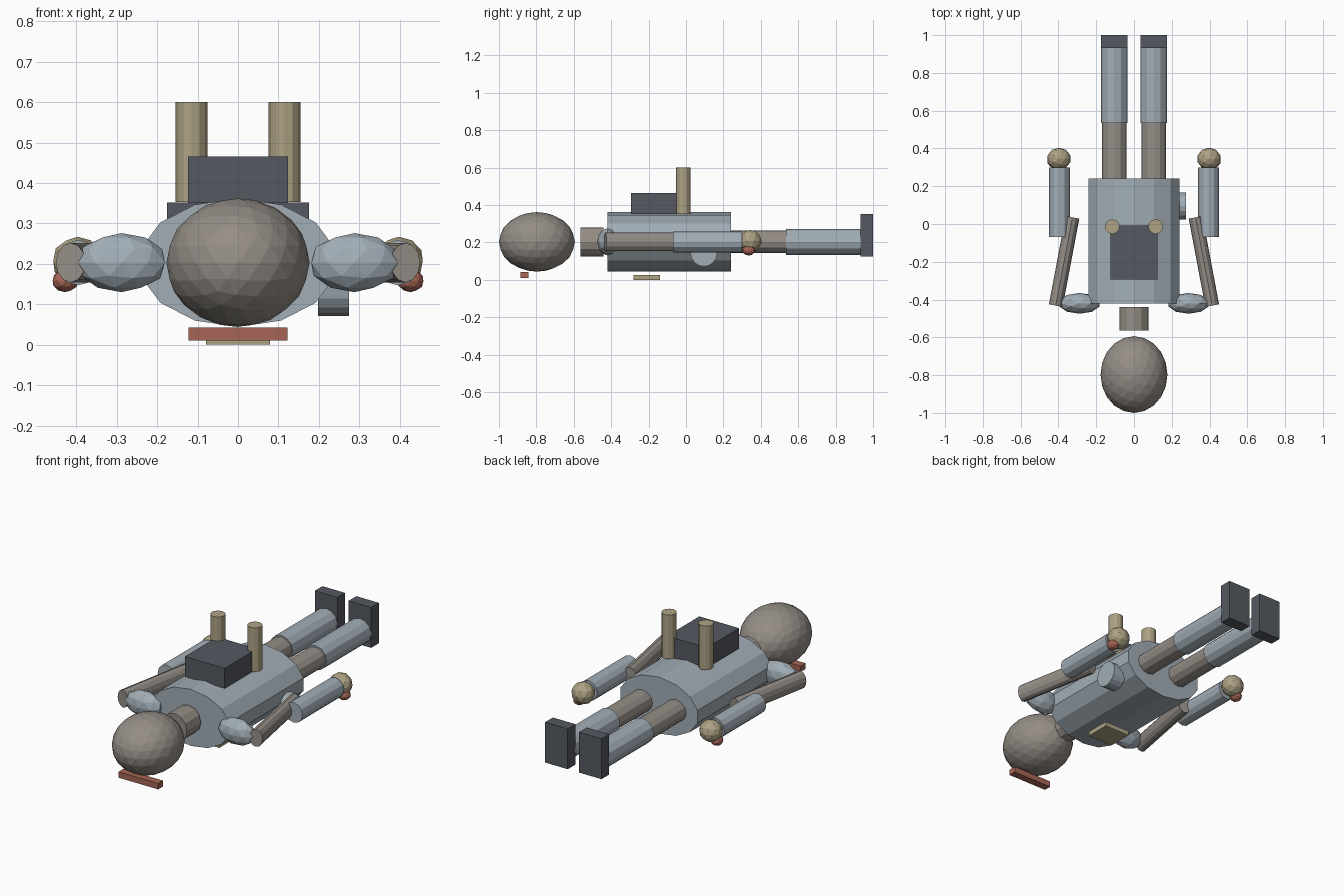
import bpy
from math import radians
from mathutils import Vector

if "Cube" in bpy.data.objects:
    bpy.data.objects.remove(bpy.data.objects["Cube"])


def mat(name, r, g, b):
    m = bpy.data.materials.new(name)
    m.diffuse_color = (r, g, b, 1)
    m.use_nodes = True
    m.node_tree.nodes["Principled BSDF"].inputs["Base Color"].default_value = m.diffuse_color
    return m


STEEL = mat("steel_blue", 0.36, 0.42, 0.47)
STONE = mat("warm_grey", 0.30, 0.27, 0.24)
DARK = mat("dark_grey", 0.09, 0.10, 0.12)
TAN = mat("tan", 0.42, 0.36, 0.23)
RED = mat("red", 0.38, 0.13, 0.09)


def finish(name, m):
    ob = bpy.context.object
    ob.name = name
    ob.data.materials.append(m)
    return ob


def box(name, lo, hi, m):
    lo, hi = Vector(lo), Vector(hi)
    bpy.ops.mesh.primitive_cube_add(size=1, location=(lo + hi) / 2)
    bpy.context.object.scale = hi - lo
    return finish(name, m)


def ball(name, loc, radii, m, sub=2):
    bpy.ops.mesh.primitive_ico_sphere_add(subdivisions=sub, radius=1, location=loc)
    bpy.context.object.scale = radii
    return finish(name, m)


def rod(name, a, b, rx, ry, m, sides=12):
    # cylinder from a to b, rx and ry are its two cross-section radii
    a, b = Vector(a), Vector(b)
    d = b - a
    bpy.ops.mesh.primitive_cylinder_add(vertices=sides, radius=1, depth=1, location=(a + b) / 2)
    ob = bpy.context.object
    ob.scale = (rx, ry, d.length)
    ob.rotation_euler = d.to_track_quat('Z', 'Y').to_euler()
    if abs(d.y) > abs(d.x) and abs(d.y) > abs(d.z):
        # keep the cross-section level for parts lying along y
        from math import atan2
        ob.rotation_euler = (radians(-90), 0, atan2(-d.x, d.y))
    return finish(name, m)


Z = 0.203

# head, visor and neck
ball("head", (0, -0.797, Z), (0.177, 0.203, 0.159), STONE, 3)
box("visor", (-0.123, -0.885, 0.01), (0.123, -0.842, 0.043), RED)
rod("neck", (0, -0.565, Z), (0, -0.44, Z), 0.078, 0.078, STONE, 12)

# torso with chest plate, side port and backpack
rod("torso", (0, -0.42, Z), (0, 0.24, Z), 0.246, 0.159, STEEL, 14)
box("chest_plate", (-0.079, -0.28, 0), (0.079, -0.14, 0.026), TAN)
rod("side_port", (0.198, 0.095, 0.142), (0.275, 0.095, 0.142), 0.071, 0.071, STEEL, 16)
box("backpack", (-0.124, -0.295, 0.352), (0.124, -0.007, 0.465), DARK)

for side, s in (("left", -1), ("right", 1)):
    # thruster tube
    rod(side + "_thruster", (s * 0.115, -0.014, 0.353), (s * 0.115, -0.014, 0.6),
        0.039, 0.039, TAN, 12)
    # arm
    ball(side + "_shoulder", (s * 0.288, -0.42, Z), (0.112, 0.055, 0.073), STEEL)
    rod(side + "_upper_arm", (s * 0.414, -0.432, Z), (s * 0.326, 0.035, Z),
        0.037, 0.049, STONE, 12)
    rod(side + "_forearm", (s * 0.395, -0.07, Z), (s * 0.395, 0.3, Z),
        0.055, 0.056, STEEL, 12)
    ball(side + "_hand", (s * 0.397, 0.345, 0.207), (0.063, 0.059, 0.06), TAN)
    ball(side + "_palm_emitter", (s * 0.427, 0.335, 0.158), (0.033, 0.035, 0.028), RED)
    # leg
    rod(side + "_thigh", (s * 0.105, 0.22, Z), (s * 0.105, 0.54, Z),
        0.065, 0.06, STONE, 12)
    rod(side + "_shin", (s * 0.105, 0.535, Z), (s * 0.105, 0.935, Z),
        0.071, 0.069, STEEL, 12)
    box(side + "_boot", (s * 0.105 - 0.07, 0.932, 0.125), (s * 0.105 + 0.07, 1.0, 0.352), DARK)
